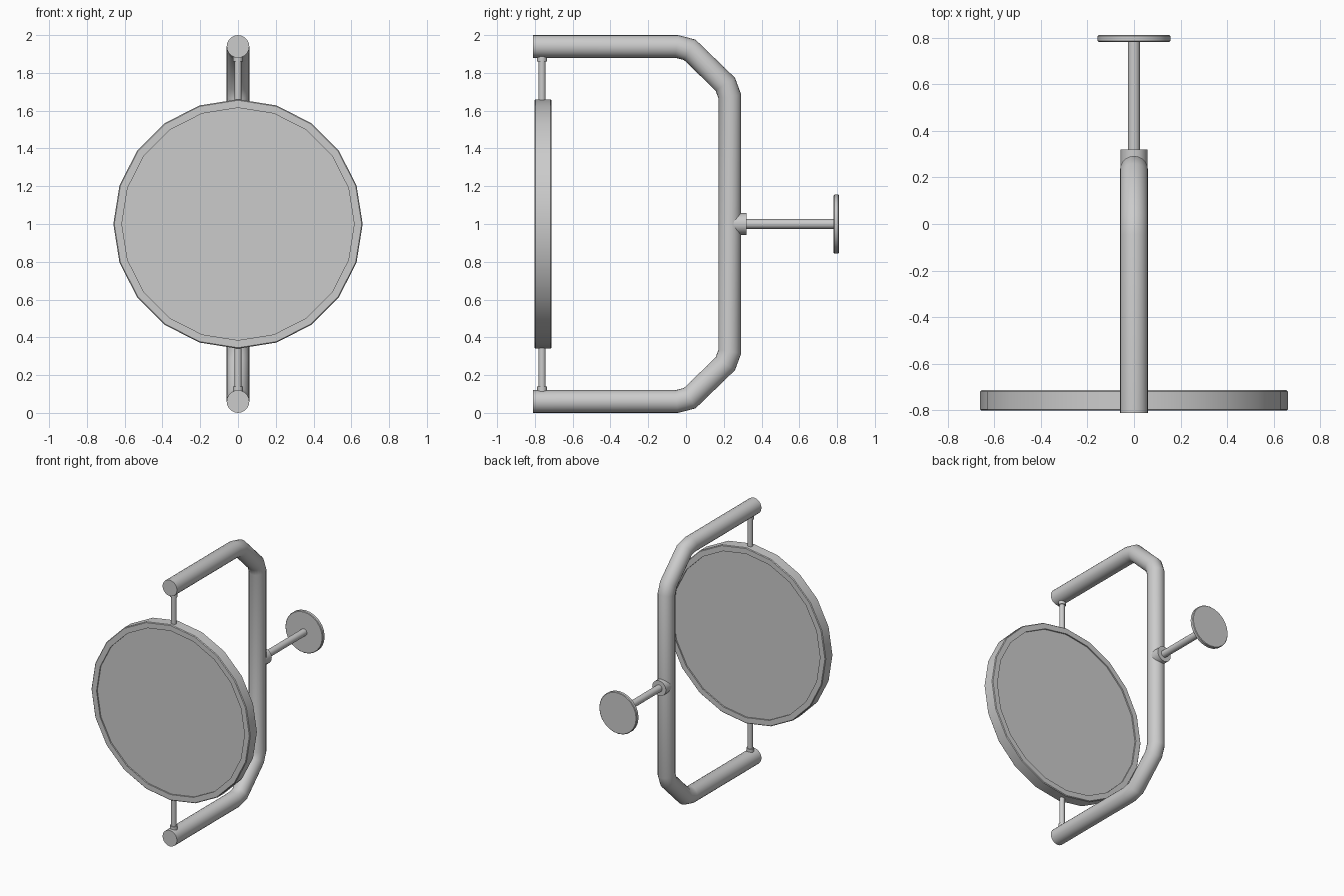
import bpy, bmesh, math
from mathutils import Vector, Matrix

if "Cube" in bpy.data.objects:
    bpy.data.objects.remove(bpy.data.objects["Cube"])


def finish(bm, name, angle=40):
    bmesh.ops.recalc_face_normals(bm, faces=bm.faces)
    me = bpy.data.meshes.new(name)
    bm.to_mesh(me)
    bm.free()
    ob = bpy.data.objects.new(name, me)
    bpy.context.collection.objects.link(ob)
    bpy.ops.object.select_all(action='DESELECT')
    bpy.context.view_layer.objects.active = ob
    ob.select_set(True)
    bpy.ops.object.shade_smooth_by_angle(angle=math.radians(angle))
    return ob


def lathe(name, profile, axis, origin, sides=20, closed=False):
    """Turn a (radius, height) profile around the y or z axis."""
    bm = bmesh.new()
    rot = Matrix.Rotation(math.radians(-90), 4, 'X') if axis == 'Y' else Matrix()
    rings = []
    for r, h in profile:
        rings.append([bm.verts.new(Vector(origin) + rot @ Vector(
            (r * math.cos(2 * math.pi * i / sides), r * math.sin(2 * math.pi * i / sides), h)))
            for i in range(sides)])
    pairs = list(zip(rings, rings[1:]))
    if closed:
        pairs.append((rings[-1], rings[0]))
    for a, b in pairs:
        for i in range(sides):
            j = (i + 1) % sides
            bm.faces.new((a[i], a[j], b[j], b[i]))
    if not closed:
        bm.faces.new(rings[0])
        bm.faces.new(rings[-1])
    return finish(bm, name)


def rod(name, r, h0, h1, axis, origin, sides=20):
    return lathe(name, [(r, h0), (r, h1)], axis, origin, sides)


def sweep(name, path, radius, sides=20):
    """Mitred round tube along a path in the yz plane."""
    bm = bmesh.new()
    pts = [Vector((0, y, z)) for y, z in path]
    side = Vector((1, 0, 0))
    rings = []
    for k, p in enumerate(pts):
        d0 = (p - pts[k - 1]).normalized() if k else (pts[1] - p).normalized()
        d1 = (pts[k + 1] - p).normalized() if k < len(pts) - 1 else d0
        t = (d0 + d1).normalized()
        n = t.cross(side) / t.dot(d0)
        rings.append([bm.verts.new(p + radius * (
            side * math.cos(2 * math.pi * i / sides) + n * math.sin(2 * math.pi * i / sides)))
            for i in range(sides)])
    for a, b in zip(rings, rings[1:]):
        for i in range(sides):
            j = (i + 1) % sides
            bm.faces.new((a[i], a[j], b[j], b[i]))
    bm.faces.new(rings[0])
    bm.faces.new(rings[-1])
    return finish(bm, name, 50)


# C-shaped tube frame, lower half mirrored from the upper
upper = [(-0.81, 1.94), (-0.05, 1.94), (0.02, 1.922), (0.208, 1.74), (0.232, 1.675)]
sweep("frame_tube", upper + [(y, 2 - z) for y, z in reversed(upper)], 0.06)

# Round mirror: rim ring and slightly recessed glass
MY = -0.757
lathe("mirror_rim", [(0.615, -0.044), (0.655, -0.044), (0.66, -0.039), (0.66, 0.039),
                     (0.655, 0.044), (0.615, 0.044)], 'Y', (0, MY, 1), closed=True)
rod("mirror_glass", 0.618, -0.034, 0.034, 'Y', (0, MY, 1))

# Pivot pins and collars above and below the mirror
for label, s in (("upper", 1), ("lower", -1)):
    rod(label + "_pivot_pin", 0.019, s * 0.64, s * 0.90, 'Z', (0, -0.762, 1), 16)
    rod(label + "_pivot_collar", 0.026, s * 0.86, s * 0.90, 'Z', (0, -0.762, 1), 16)

# Wall mount: collar on the tube, arm and wall plate
rod("mount_collar", 0.057, 0.22, 0.32, 'Y', (0, 0, 1))
rod("mount_arm", 0.026, 0.25, 0.79, 'Y', (0, 0, 1))
lathe("wall_plate", [(0.152, 0.782), (0.156, 0.786), (0.156, 0.806), (0.152, 0.81)],
      'Y', (0, 0, 1), 24)
